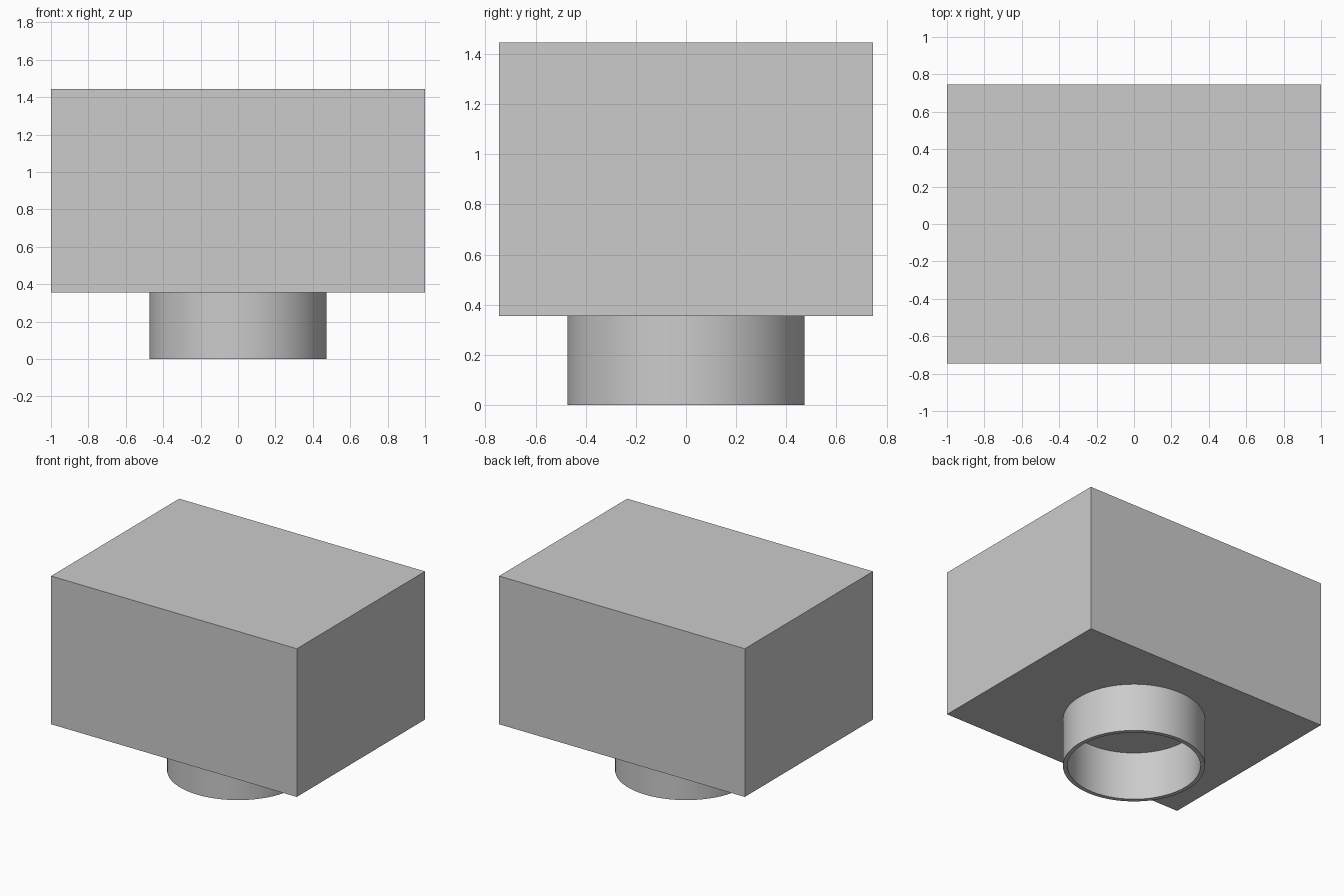
import bpy
import bmesh
import math

BOX_BOTTOM, BOX_TOP = 0.355, 1.445
HALF_WIDTH, HALF_DEPTH = 1.0, 0.745
OUTER_RADIUS, INNER_RADIUS = 0.473, 0.443
SEGMENTS = 96

default = bpy.data.objects.get("Cube")
if default:
    bpy.data.objects.remove(default, do_unlink=True)

# Single grey material
grey = bpy.data.materials.new("light_grey")
grey.use_nodes = True
grey.diffuse_color = (0.6, 0.6, 0.6, 1)
grey.node_tree.nodes["Principled BSDF"].inputs["Base Color"].default_value = (0.6, 0.6, 0.6, 1)


def add_part(name, bm):
    """Turn a bmesh into a named grey object."""
    bmesh.ops.recalc_face_normals(bm, faces=bm.faces)
    mesh = bpy.data.meshes.new(name)
    bm.to_mesh(mesh)
    bm.free()
    mesh.materials.append(grey)
    part = bpy.data.objects.new(name, mesh)
    bpy.context.collection.objects.link(part)
    return part


# Rectangular body
bm = bmesh.new()
bmesh.ops.create_cube(bm, size=2)
bmesh.ops.scale(bm, vec=(HALF_WIDTH, HALF_DEPTH, (BOX_TOP - BOX_BOTTOM) / 2), verts=bm.verts)
bmesh.ops.translate(bm, vec=(0, 0, (BOX_TOP + BOX_BOTTOM) / 2), verts=bm.verts)
add_part("box_body", bm)

# Hollow round collar: its wall section spun about the vertical axis
bm = bmesh.new()
section = [(INNER_RADIUS, BOX_BOTTOM), (INNER_RADIUS, 0), (OUTER_RADIUS, 0), (OUTER_RADIUS, BOX_BOTTOM)]
verts = [bm.verts.new((r, 0, z)) for r, z in section]
edges = [bm.edges.new(pair) for pair in zip(verts, verts[1:])]
bmesh.ops.spin(bm, geom=verts + edges, cent=(0, 0, 0), axis=(0, 0, 1),
               angle=math.tau, steps=SEGMENTS, use_merge=True)
bmesh.ops.remove_doubles(bm, verts=bm.verts, dist=0.0001)
collar = add_part("round_collar", bm)

# Smooth walls with sharp rims
bpy.ops.object.select_all(action='DESELECT')
collar.select_set(True)
bpy.context.view_layer.objects.active = collar
bpy.ops.object.shade_smooth_by_angle(angle=math.radians(30))
